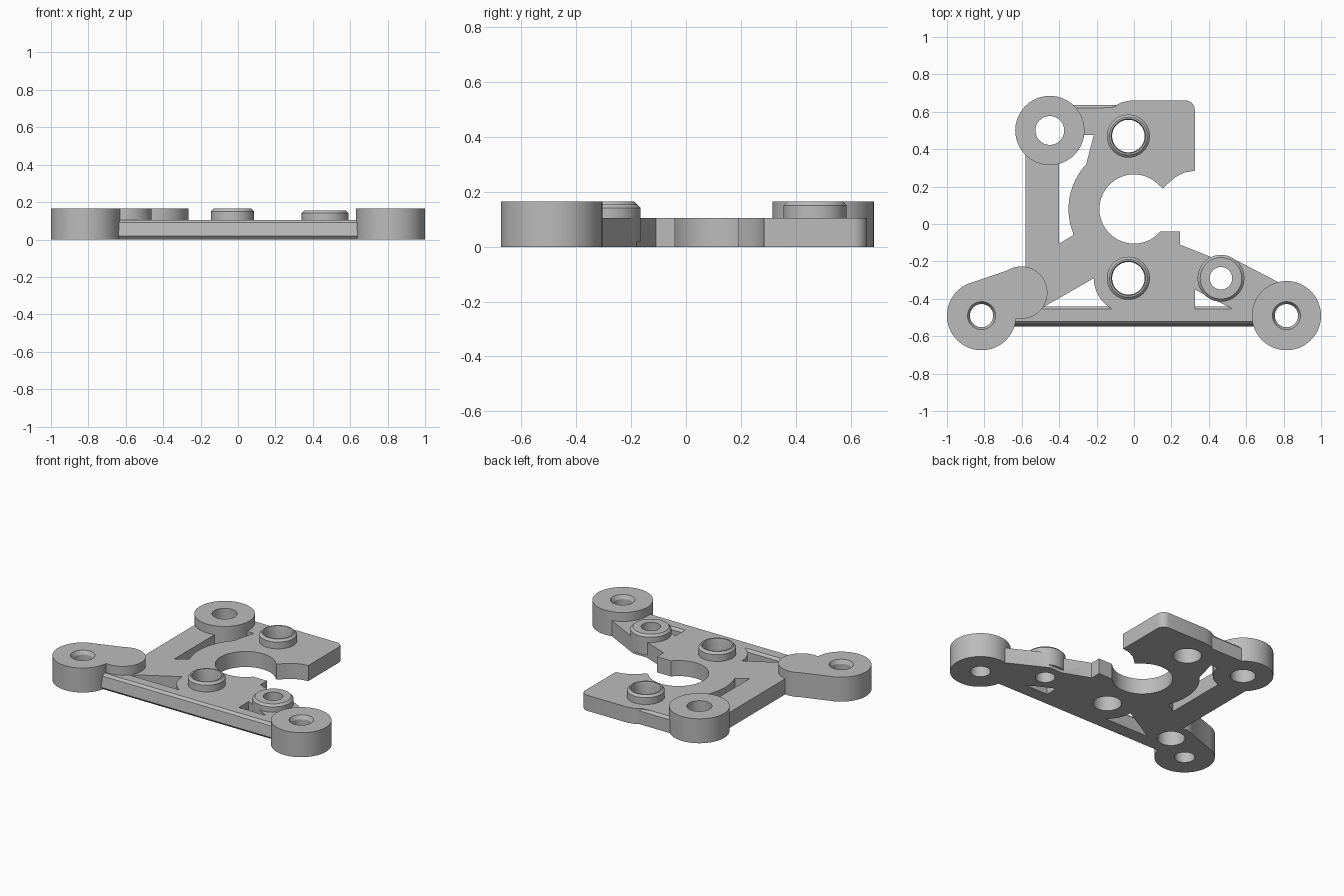
import bpy, bmesh
from math import sin, cos, radians, tau

if "Cube" in bpy.data.objects:
    bpy.data.objects.remove(bpy.data.objects["Cube"])

PLATE, TOP = 0.105, 0.165

grey = bpy.data.materials.new("plain grey")
grey.use_nodes = True
grey.diffuse_color = (0.5, 0.5, 0.5, 1)
grey.node_tree.nodes["Principled BSDF"].inputs["Base Color"].default_value = (0.5, 0.5, 0.5, 1)


def loft(name, rings):
    """Solid skinned through closed rings of equal length, capped at both ends."""
    bm = bmesh.new()
    loops = [[bm.verts.new(p) for p in ring] for ring in rings]
    n = len(loops[0])
    for a, b in zip(loops, loops[1:]):
        for i in range(n):
            bm.faces.new((a[i], a[(i + 1) % n], b[(i + 1) % n], b[i]))
    bm.faces.new(loops[0][::-1])
    bm.faces.new(loops[-1])
    bmesh.ops.recalc_face_normals(bm, faces=bm.faces)
    mesh = bpy.data.meshes.new(name)
    bm.to_mesh(mesh)
    bm.free()
    mesh.materials.append(grey)
    ob = bpy.data.objects.new(name, mesh)
    bpy.context.collection.objects.link(ob)
    return ob


def slab(name, outline, z0=0, z1=PLATE):
    return loft(name, [[(x, y, z) for x, y in outline] for z in (z0, z1)])


def bar(name, profile, x0, x1):
    return loft(name, [[(x, y, z) for y, z in profile] for x in (x0, x1)])


def turned(name, x, y, profile, n=64):
    return loft(name, [[(x + r * cos(tau * i / n), y + r * sin(tau * i / n), z)
                        for i in range(n)] for r, z in profile])


def arc(x, y, r, a0, a1, n):
    steps = [radians(a0 + (a1 - a0) * i / n) for i in range(n + 1)]
    return [(x + r * cos(a), y + r * sin(a)) for a in steps]


def combine(target, tool, operation):
    mod = target.modifiers.new("combine", 'BOOLEAN')
    mod.operation, mod.solver, mod.object = operation, 'EXACT', tool
    bpy.context.view_layer.objects.active = target
    bpy.ops.object.modifier_apply(modifier=mod.name)
    bpy.data.objects.remove(tool)


# Flat plate with the open round throat
outline = [(-0.66, -0.5), (0.66, -0.5), (0.815, -0.48), (0.77, -0.31), (0.52, -0.18),
           (0.42, -0.18), (0.245, -0.11), (0.245, -0.04)]
outline += arc(0, 0.08, 0.185, -41, -317, 48)
outline += [(0.155, 0.19), (0.18, 0.215), (0.22, 0.25), (0.27, 0.275), (0.325, 0.285)]
outline += arc(0.275, 0.61, 0.05, 0, 90, 8)
outline += [(-0.02, 0.66), (-0.07, 0.65), (-0.11, 0.625), (-0.32, 0.61),
            (-0.45, 0.6), (-0.58, 0.5), (-0.58, -0.4)]
bracket = slab("bracket_plate", outline)

# Openings between the struts
openings = [
    [(-0.4, 0.475), (-0.4, -0.105), (-0.325, -0.06)] + arc(0, 0.08, 0.35, 201, 137, 16) + [(-0.215, 0.475)],
    [(-0.495, -0.47), (-0.495, -0.45)] + arc(-0.03, -0.29, 0.185, 180, 240, 12) + [(-0.115, -0.47)],
    [(0.325, -0.47), (0.325, -0.35), (0.52, -0.45), (0.52, -0.47)],
]
for shape in openings:
    combine(bracket, slab("opening_cutter", shape, -0.05, 0.2), 'DIFFERENCE')

# Bevelled front rail and rear link
combine(bracket, bar("front_rail", [(-0.53, 0), (-0.547, 0.018), (-0.535, 0.09), (-0.52, PLATE),
                                    (-0.455, PLATE), (-0.44, 0.09), (-0.44, 0)], -0.7, 0.7), 'UNION')
combine(bracket, bar("rear_link", [(0.635, 0), (0.635, 0.09), (0.62, PLATE),
                                   (0.55, PLATE), (0.55, 0)], -0.4, -0.06), 'UNION')

# Corner bosses, left lobe with its neck, and raised collars
for x, y in ((-0.45, 0.5), (-0.815, -0.49), (0.815, -0.49)):
    combine(bracket, turned("corner_boss", x, y, [(0.185, 0), (0.185, TOP)]), 'UNION')
neck = [(-0.87, -0.314), (-0.64, -0.236), (-0.6, -0.37), (-0.65, -0.5), (-0.815, -0.49)]
combine(bracket, slab("boss_neck", neck, 0, TOP), 'UNION')
combine(bracket, turned("side_lobe", -0.603, -0.367, [(0.14, 0), (0.14, TOP)]), 'UNION')
for x, y, r, top in ((-0.03, 0.47, 0.115, TOP), (-0.03, -0.29, 0.115, TOP), (0.465, -0.29, 0.125, 0.155)):
    combine(bracket, turned("collar", x, y, [(r, 0.02), (r, top - 0.014), (r - 0.014, top)]), 'UNION')

# Bores: position, radius, rim radius, top height
bores = ((-0.45, 0.5, 0.077, 0.077, TOP), (-0.815, -0.49, 0.062, 0.075, TOP),
         (0.815, -0.49, 0.062, 0.075, TOP), (-0.03, 0.47, 0.087, 0.092, TOP),
         (-0.03, -0.29, 0.087, 0.092, TOP), (0.465, -0.29, 0.06, 0.06, 0.155))
for x, y, r, rim, top in bores:
    profile = [(r, -0.05), (r, top - 0.025), (rim, top), (rim, 0.25)]
    combine(bracket, turned("bore_cutter", x, y, profile), 'DIFFERENCE')
combine(bracket, turned("blind_cutter", -0.603, -0.367, [(0.085, -0.05), (0.085, 0.1)]), 'DIFFERENCE')

# Smooth round walls, crisp edges
bpy.ops.object.select_all(action='DESELECT')
bracket.select_set(True)
bpy.context.view_layer.objects.active = bracket
bpy.ops.object.shade_smooth_by_angle(angle=radians(25))
